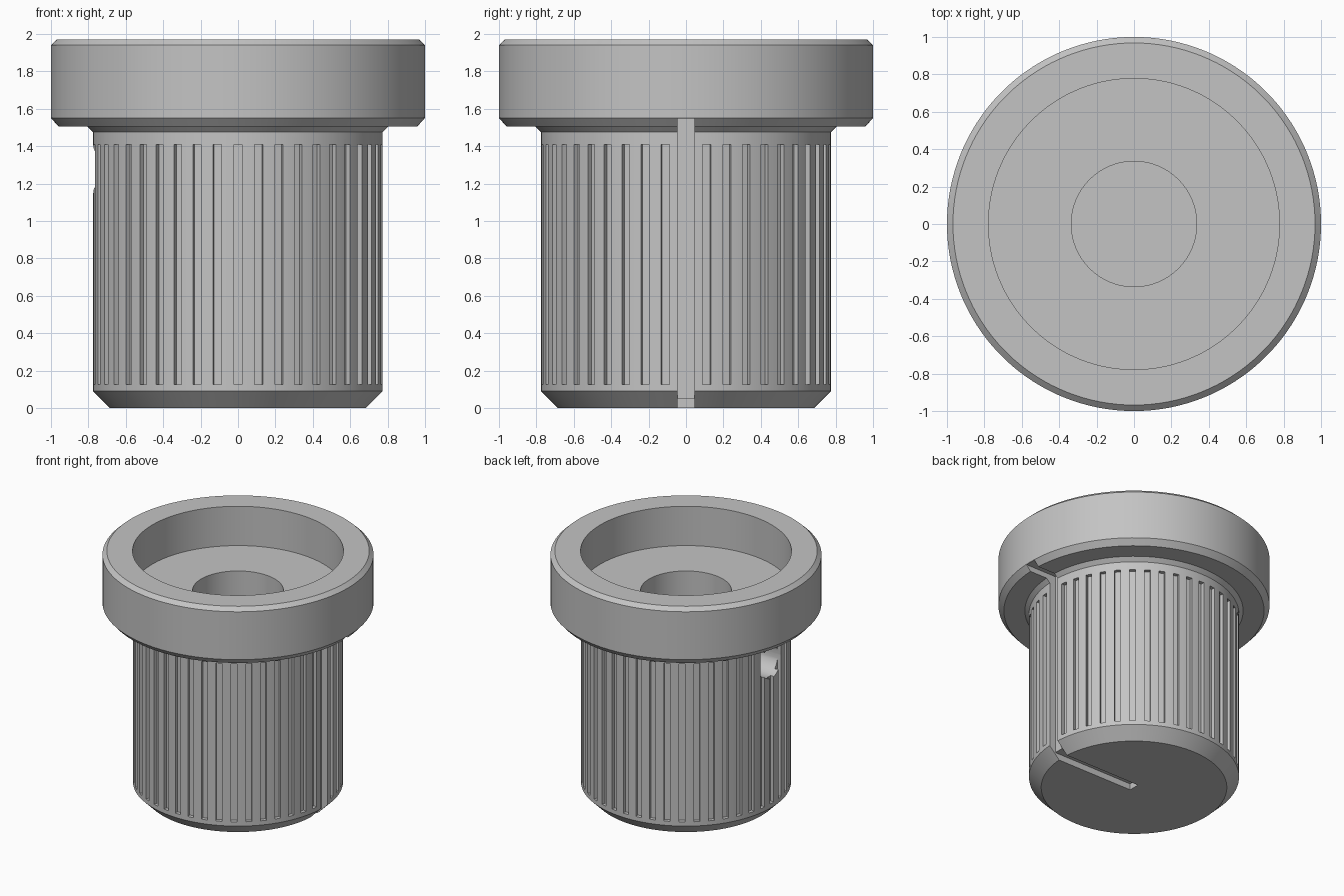
import bpy, bmesh, math
from mathutils import Matrix, Vector

cube = bpy.data.objects.get("Cube")
if cube:
    bpy.data.objects.remove(cube, do_unlink=True)

FLUTES = 44
SEGMENTS = 132
BODY_R = 0.775


def make_object(name, bm):
    bmesh.ops.recalc_face_normals(bm, faces=bm.faces)
    mesh = bpy.data.meshes.new(name)
    bm.to_mesh(mesh)
    bm.free()
    obj = bpy.data.objects.new(name, mesh)
    bpy.context.collection.objects.link(obj)
    return obj


def lathe(name, profile):
    """Revolve a (radius, z) profile that starts and ends on the axis."""
    bm = bmesh.new()
    verts = [bm.verts.new((r, 0, z)) for r, z in profile]
    edges = [bm.edges.new(pair) for pair in zip(verts, verts[1:])]
    bmesh.ops.spin(bm, geom=verts + edges, cent=(0, 0, 0), axis=(0, 0, 1),
                   angle=math.tau, steps=SEGMENTS, use_duplicate=False)
    bmesh.ops.remove_doubles(bm, verts=bm.verts, dist=0.0005)
    return make_object(name, bm)


def cut(target, cutter):
    mod = target.modifiers.new(cutter.name, 'BOOLEAN')
    mod.operation = 'DIFFERENCE'
    mod.solver = 'EXACT'
    mod.object = cutter
    cutter.hide_render = True


# Knob: chamfered grip, wide flange, recessed top and central bore
knob = lathe("knob_body", [
    (0, 0), (0.685, 0), (BODY_R, 0.09), (BODY_R, 1.475),
    (0.805, 1.505), (0.96, 1.505), (1.0, 1.55), (1.0, 1.94),
    (0.968, 1.97), (0.778, 1.97), (0.778, 1.65), (0.335, 1.65),
    (0.335, 0.3), (0, 0.3)])

# Vertical flutes around the grip; the pointer slot replaces the first one
bm = bmesh.new()
for k in range(1, FLUTES):
    place = (Matrix.Rotation(math.tau * k / FLUTES, 4, 'Z')
             @ Matrix.Translation((BODY_R + 0.02, 0, 0.767))
             @ Matrix.Diagonal((0.1, 0.045, 1.285, 1)))
    bmesh.ops.create_cube(bm, size=1, matrix=place)
flutes = make_object("flute_cutter", bm)

# Pointer slot: up the side, across the base and under the flange
bm = bmesh.new()
outline = [(0, -0.1), (1.1, -0.1), (1.1, 1.548), (0.72, 1.548),
           (0.72, 0.05), (0, 0.05)]
face = bm.faces.new([bm.verts.new((x, -0.045, z)) for x, z in outline])
side = bmesh.ops.extrude_face_region(bm, geom=[face])
bmesh.ops.translate(bm, vec=Vector((0, 0.09, 0)),
                    verts=[v for v in side["geom"]
                           if isinstance(v, bmesh.types.BMVert)])
slot = make_object("pointer_slot_cutter", bm)

# Set-screw hole through the wall into the bore
bm = bmesh.new()
bmesh.ops.create_cone(bm, cap_ends=True, segments=48, radius1=0.133,
                      radius2=0.133, depth=0.8,
                      matrix=Matrix.Translation((-0.6, 0, 1.277))
                      @ Matrix.Rotation(math.pi / 2, 4, 'Y'))
screw_hole = make_object("screw_hole_cutter", bm)

# Bake the cuts, then drop the cutters
cutters = [flutes, slot, screw_hole]
for cutter in cutters:
    cut(knob, cutter)
bpy.context.view_layer.update()
graph = bpy.context.evaluated_depsgraph_get()
baked = bpy.data.meshes.new_from_object(knob.evaluated_get(graph))
knob.modifiers.clear()
knob.data = baked
for cutter in cutters:
    bpy.data.objects.remove(cutter, do_unlink=True)

# Single grey material
grey = bpy.data.materials.new("light_grey")
grey.use_nodes = True
colour = (0.55, 0.55, 0.55, 1)
grey.diffuse_color = colour
grey.node_tree.nodes["Principled BSDF"].inputs["Base Color"].default_value = colour
knob.data.materials.clear()
knob.data.materials.append(grey)

# Smooth round walls, crisp edges
bpy.ops.object.select_all(action='DESELECT')
knob.select_set(True)
bpy.context.view_layer.objects.active = knob
bpy.ops.object.shade_smooth_by_angle(angle=math.radians(30))
